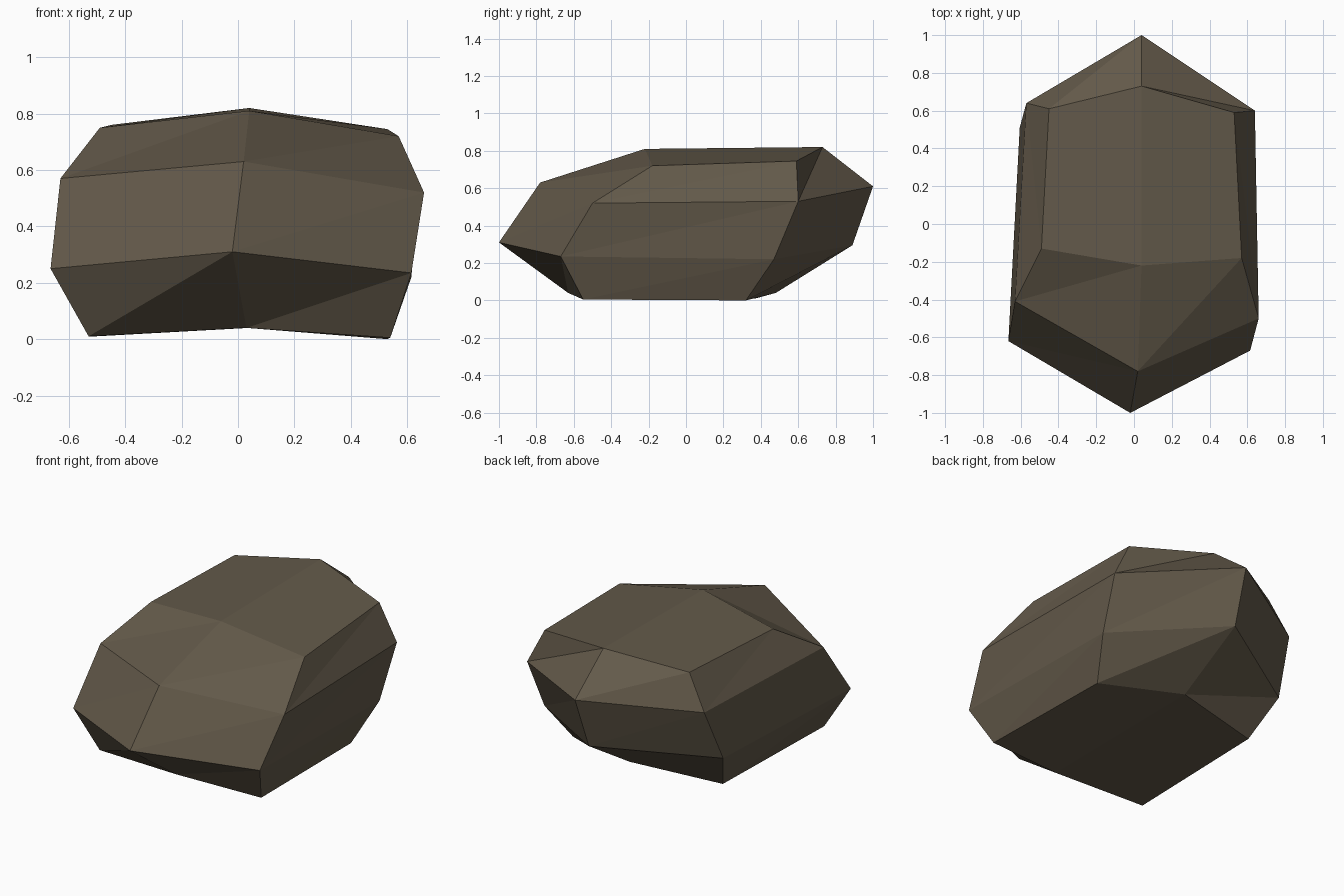
import bpy, bmesh

if "Cube" in bpy.data.objects:
    bpy.data.objects.remove(bpy.data.objects["Cube"])

# One flat colour for the whole boulder
stone = bpy.data.materials.new("brown_stone")
stone.diffuse_color = (0.125, 0.101, 0.068, 1)
stone.use_nodes = True
stone.node_tree.nodes["Principled BSDF"].inputs["Base Color"].default_value = stone.diffuse_color

# Six-sided rings, bottom to top: front, front right, back right, back, back left, front left
rings = [
    [(.03, -.63, .04), (.54, -.55, .005), (.53, .32, 0), (.04, .48, .04), (-.505, .37, .01), (-.53, -.56, .01)],
    [(-.02, -1, .31), (.615, -.67, .235), (.615, .47, .22), (.025, .89, .295), (-.605, .51, .245), (-.665, -.62, .25)],
    [(.02, -.78, .63), (.66, -.5, .52), (.64, .6, .53), (.04, 1, .61), (-.57, .64, .56), (-.63, -.41, .57)],
    [(.04, -.22, .81), (.57, -.18, .72), (.53, .59, .745), (.04, .73, .82), (-.45, .61, .76), (-.49, -.13, .75)],
]

bm = bmesh.new()
loops = [[bm.verts.new(p) for p in ring] for ring in rings]

# Facets between neighbouring rings, each split along the same diagonal
for low, high in zip(loops, loops[1:]):
    for i in range(6):
        j = (i + 1) % 6
        bm.faces.new((low[i], low[j], high[j]))
        bm.faces.new((low[i], high[j], high[i]))

# Top and underside caps, folded along the front-to-back centre line
for ring in (loops[0], loops[-1]):
    for half in (ring[:4], ring[3:] + ring[:1]):
        bm.faces.new(half)
bmesh.ops.recalc_face_normals(bm, faces=bm.faces)

mesh = bpy.data.meshes.new("boulder")
bm.to_mesh(mesh)
bm.free()
mesh.materials.append(stone)
bpy.context.collection.objects.link(bpy.data.objects.new("boulder", mesh))
